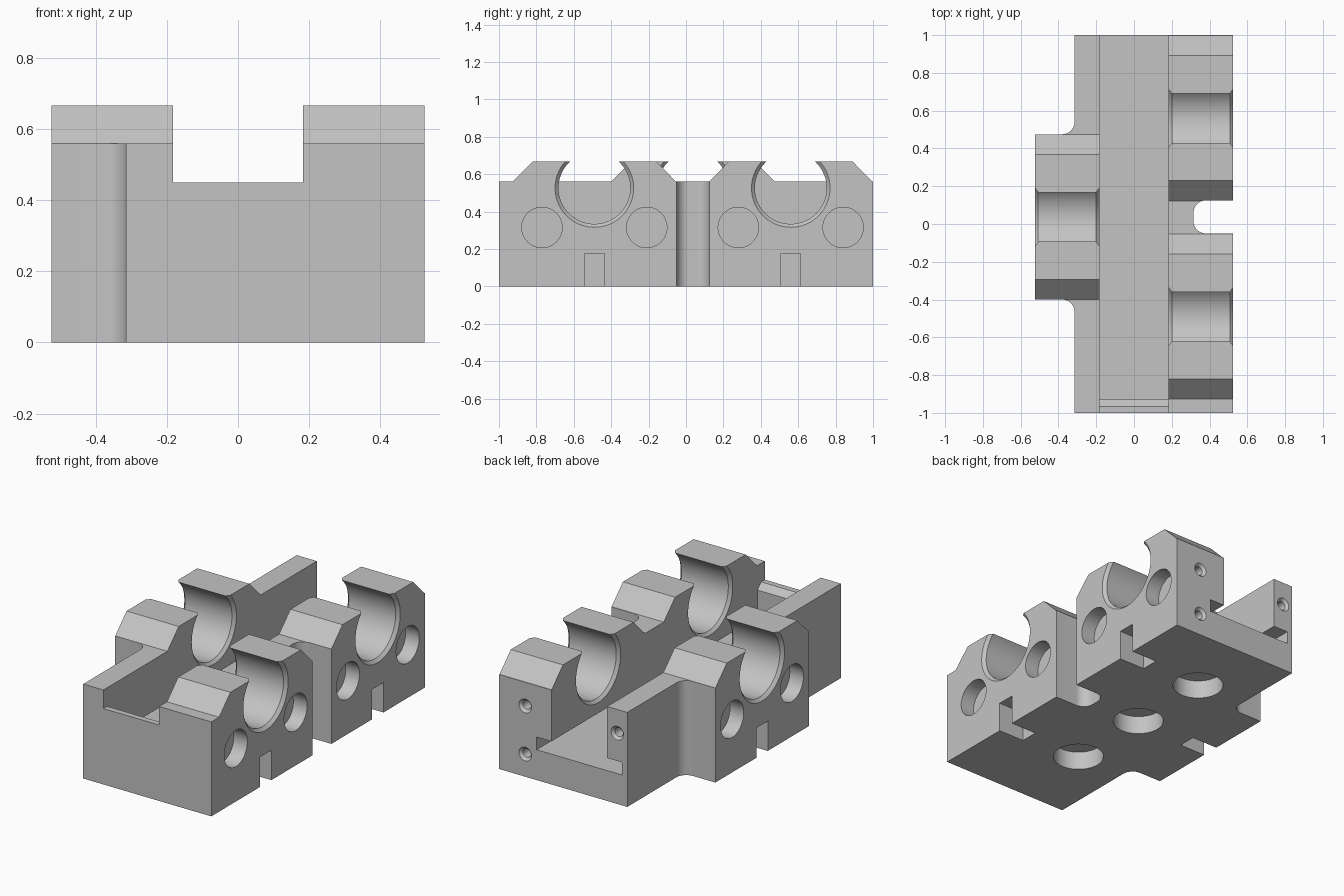
import bpy, bmesh
from math import sin, cos, pi, radians
from mathutils import Vector, Matrix

cube = bpy.data.objects.get("Cube")
if cube:
    bpy.data.objects.remove(cube, do_unlink=True)

metal = bpy.data.materials.new("machined_grey")
metal.use_nodes = True
grey = (0.55, 0.55, 0.55, 1)
metal.diffuse_color = grey
metal.node_tree.nodes["Principled BSDF"].inputs["Base Color"].default_value = grey


def make_object(name, bm):
    bmesh.ops.recalc_face_normals(bm, faces=bm.faces)
    mesh = bpy.data.meshes.new(name)
    bm.to_mesh(mesh)
    bm.free()
    mesh.materials.append(metal)
    ob = bpy.data.objects.new(name, mesh)
    bpy.context.collection.objects.link(ob)
    return ob


def prism(name, points, start, vector):
    """Extrude a closed outline; start maps a 2D point to 3D."""
    bm = bmesh.new()
    face = bm.faces.new([bm.verts.new(start(*p)) for p in points])
    top = bmesh.ops.extrude_face_region(bm, geom=[face])["geom"]
    bmesh.ops.translate(bm, vec=vector, verts=[v for v in top if isinstance(v, bmesh.types.BMVert)])
    return make_object(name, bm)


def box(name, x0, x1, y0, y1, z0, z1):
    return prism(name, [(x0, y0), (x1, y0), (x1, y1), (x0, y1)],
                 lambda x, y: (x, y, z0), (0, 0, z1 - z0))


def lathe(name, profile, origin, axis, segments=64):
    """Solid of (distance, radius) rings along an axis."""
    turn = Vector((0, 0, 1)).rotation_difference(Vector(axis)).to_matrix().to_4x4()
    bm = bmesh.new()
    rings = [[bm.verts.new((r * cos(2 * pi * i / segments), r * sin(2 * pi * i / segments), d))
              for i in range(segments)] for d, r in profile]
    for a, b in zip(rings, rings[1:]):
        for i in range(segments):
            j = (i + 1) % segments
            bm.faces.new((a[i], a[j], b[j], b[i]))
    bm.faces.new(rings[0])
    bm.faces.new(rings[-1])
    bm.transform(Matrix.Translation(origin) @ turn)
    return make_object(name, bm)


def fillet(cx, cy, start, end, r=0.065, steps=10):
    return [(cx + r * cos(radians(start + (end - start) * i / steps)),
             cy + r * sin(radians(start + (end - start) * i / steps))) for i in range(steps + 1)]


def cut(cutter):
    cutter.hide_render = True
    mod = body.modifiers.new("cut", "BOOLEAN")
    mod.operation = "DIFFERENCE"
    mod.solver = "EXACT"
    mod.object = cutter
    bpy.context.view_layer.objects.active = body
    bpy.ops.object.modifier_apply(modifier=mod.name)
    bpy.data.objects.remove(cutter, do_unlink=True)


OUT, WALL, SLOT, R = 0.525, 0.315, 0.183, 0.065
SHOULDER, TOP = 0.56, 0.667

# Footprint with rounded inside corners
outline = [(-WALL, -1), (OUT, -1), (OUT, -0.05)]
outline += fillet(WALL + R, -0.05 + R, 270, 180)
outline += fillet(WALL + R, 0.125 - R, 180, 90)
outline += [(OUT, 0.125), (OUT, 1), (-WALL, 1)]
outline += fillet(-WALL - R, 0.475 + R, 0, -90)
outline += [(-OUT, 0.475), (-OUT, -0.4)]
outline += fillet(-WALL - R, -0.4 - R, 90, 0)
body = prism("bearing_block", outline, lambda x, y: (x, y, 0), (0, 0, TOP))

# Central channel with a chamfered front lip, and its side undercut
channel = [(1.1, 0.18), (-0.93, 0.18), (-0.93, 0.415), (-0.965, 0.45),
           (-1.1, 0.45), (-1.1, 0.8), (1.1, 0.8)]
cut(prism("channel", channel, lambda y, z: (-SLOT, y, z), (2 * SLOT, 0, 0)))
cut(box("undercut", -0.28, 0.28, -0.93, 1.1, 0.18, 0.255))

# Saddles: bevelled tops, bores, round pockets and bottom slots
sides = {1: [-0.49, 0.56], -1: [0.037]}
for side, centres in sides.items():
    tops = [(-1.1, SHOULDER)]
    for c in centres:
        tops += [(c - 0.437, SHOULDER), (c - 0.331, TOP), (c - 0.331, 0.8),
                 (c + 0.331, 0.8), (c + 0.331, TOP), (c + 0.437, SHOULDER)]
    tops += [(1.1, SHOULDER), (1.1, 0.9), (-1.1, 0.9)]
    cut(prism("bevels", tops, lambda y, z: (side * (SLOT - 0.05), y, z), (side * 0.5, 0, 0)))
    for c in centres:
        axis = (side, 0, 0)
        cut(lathe("bore", [(0.17, 0.222), (0.2, 0.192), (0.507, 0.192), (0.54, 0.225)],
                  (0, c, 0.526), axis, 96))
        for offset in (-0.28, 0.28):
            cut(lathe("pocket", [(0.435, 0.108), (0.6, 0.108)], (0, c + offset, 0.315), axis))
        xs = sorted((side * 0.355, side * 0.6))
        cut(box("bottom_slot", *xs, c - 0.053, c + 0.053, -0.1, 0.177))

# Blind holes underneath
for y in (-0.483, 0.037, 0.557):
    cut(lathe("foot_hole", [(-0.1, 0.14), (0.11, 0.14)], (0, y, 0), (0, 0, 1)))

# Countersunk screw holes in the back
for x, z in ((0.354, 0.42), (0.354, 0.135), (-0.25, 0.42)):
    cut(lathe("screw_hole", [(0.84, 0.026), (0.985, 0.026), (1.01, 0.051)], (x, 0, z), (0, 1, 0), 32))

bpy.ops.object.select_all(action="DESELECT")
body.select_set(True)
bpy.context.view_layer.objects.active = body
bpy.ops.object.shade_smooth_by_angle(angle=radians(30))
